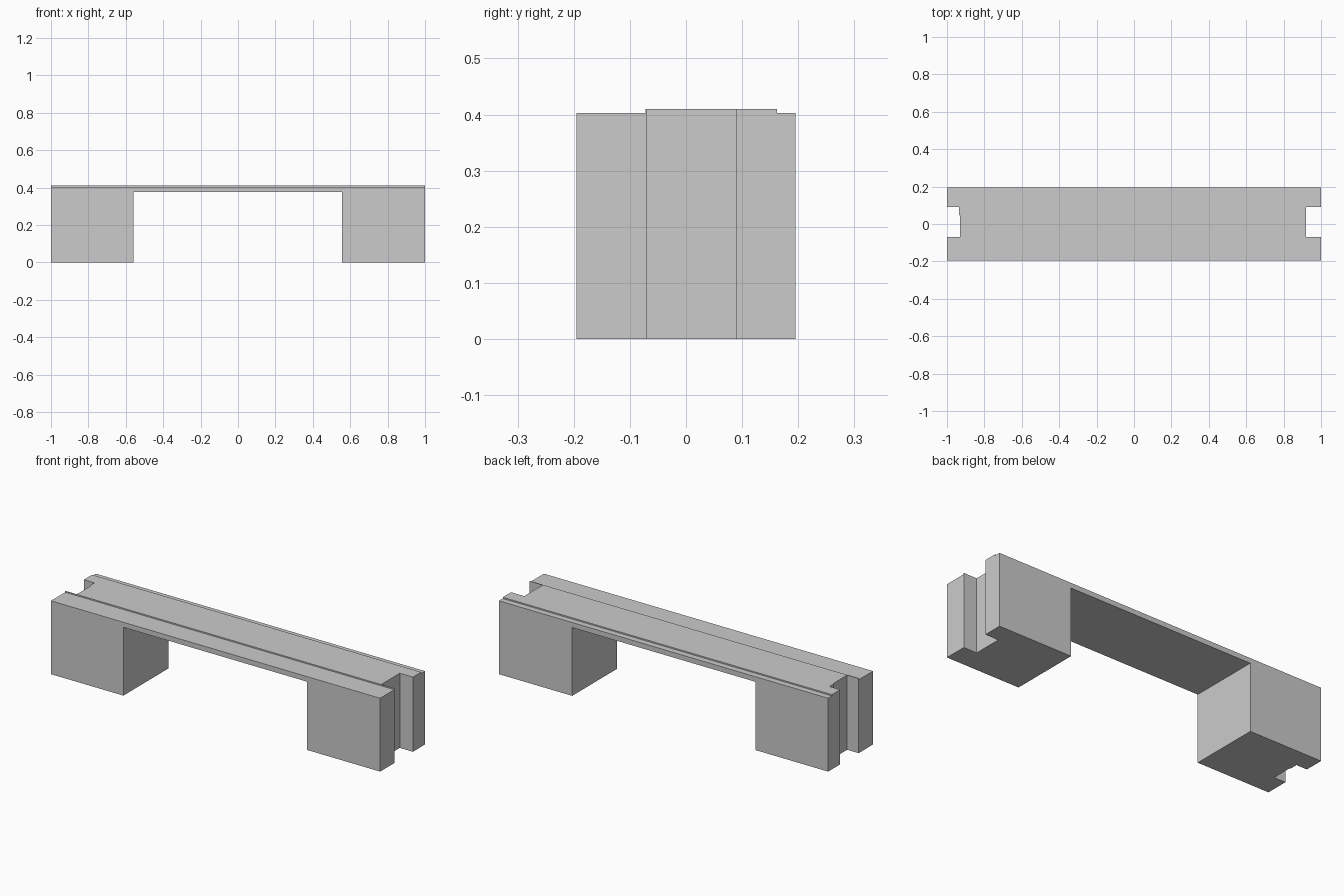
import bpy, bmesh

if "Cube" in bpy.data.objects:
    bpy.data.objects.remove(bpy.data.objects["Cube"])


def prism(name, points, place, depth):
    """Closed prism: 2D outline placed in 3D, then extruded along depth."""
    bm = bmesh.new()
    face = bm.faces.new([bm.verts.new(place(a, b)) for a, b in points])
    ext = bmesh.ops.extrude_face_region(bm, geom=[face])
    verts = [v for v in ext["geom"] if isinstance(v, bmesh.types.BMVert)]
    bmesh.ops.translate(bm, verts=verts, vec=depth)
    bmesh.ops.recalc_face_normals(bm, faces=bm.faces[:])
    mesh = bpy.data.meshes.new(name)
    bm.to_mesh(mesh)
    bm.free()
    obj = bpy.data.objects.new(name, mesh)
    bpy.context.collection.objects.link(obj)
    return obj


def rect(a0, a1, b0, b1):
    return [(a0, b0), (a1, b0), (a1, b1), (a0, b1)]


# Bridge body: two legs and thin deck as one front profile
body = prism("bridge_body",
             [(-1, 0), (-0.56, 0), (-0.56, 0.375), (0.555, 0.375),
              (0.555, 0), (1, 0), (1, 0.41), (-1, 0.41)],
             lambda x, z: (x, -0.195, z), (0, 0.39, 0))

# Cutters seen from above: end notches (full height) and shallow side ledges
left_notch = [(-1.1, -0.07), (-0.93, -0.07), (-0.93, 0.045),
              (-0.935, 0.05), (-0.935, 0.09), (-1.1, 0.09)]
cuts = [
    ("left_notch_cutter", left_notch, -0.1),
    ("right_notch_cutter", rect(0.92, 1.1, -0.07, 0.09), -0.1),
    ("front_ledge_cutter", rect(-1.1, 1.1, -0.3, -0.072), 0.403),
    ("back_ledge_cutter", rect(-1.1, 1.1, 0.162, 0.3), 0.403),
]
for name, outline, z in cuts:
    cutter = prism(name, outline, lambda x, y: (x, y, z), (0, 0, 0.6 - z))
    cutter.hide_render = True
    mod = body.modifiers.new(name, 'BOOLEAN')
    mod.operation = 'DIFFERENCE'
    mod.solver = 'EXACT'
    mod.object = cutter
    bpy.context.view_layer.objects.active = body
    bpy.ops.object.modifier_apply(modifier=mod.name)
    bpy.data.objects.remove(cutter)
